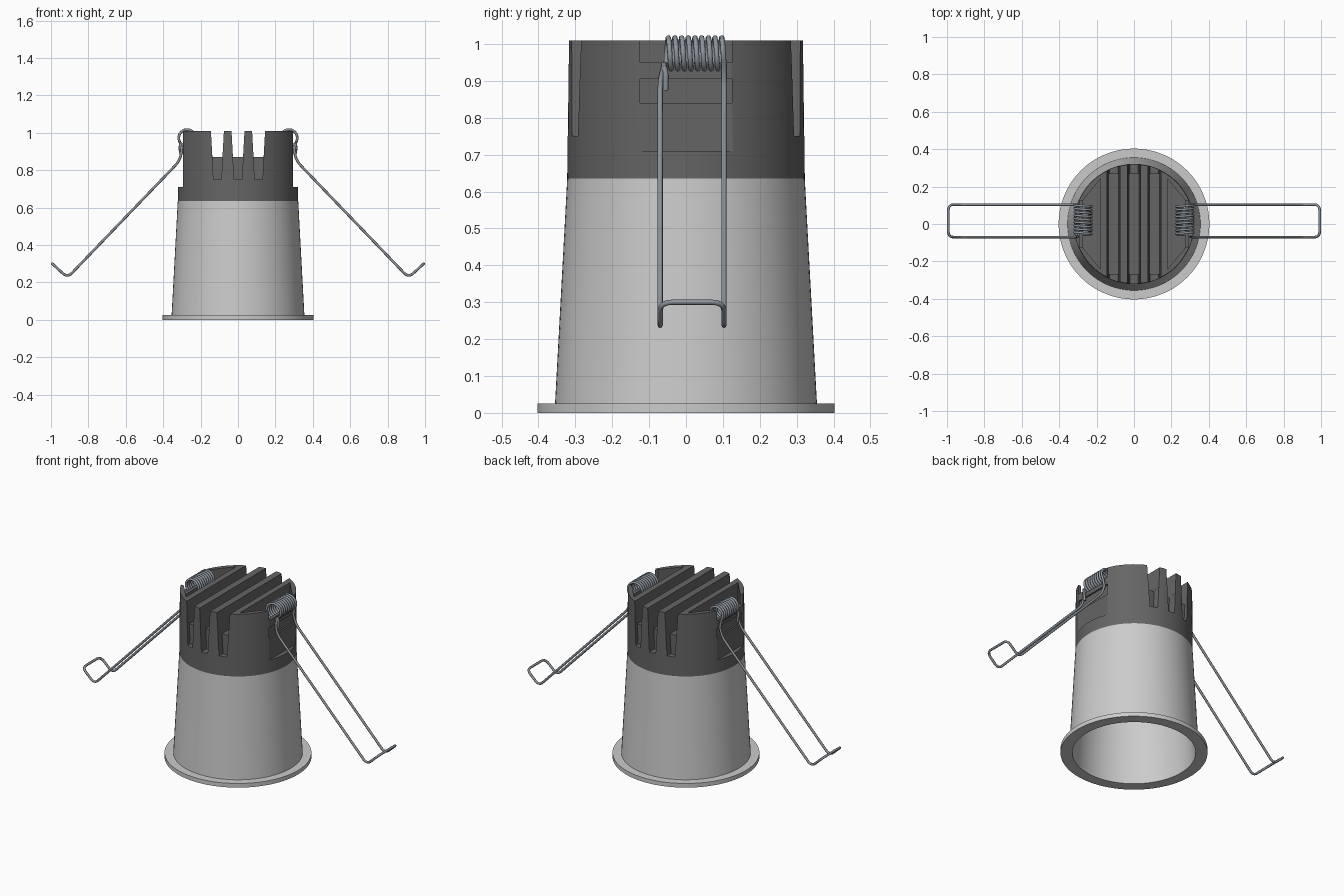
import bpy, bmesh, math
from mathutils import Vector

cube = bpy.data.objects.get("Cube")
if cube:
    bpy.data.objects.remove(cube)


def material(name, rgb):
    m = bpy.data.materials.new(name)
    m.use_nodes = True
    m.diffuse_color = (*rgb, 1)
    m.node_tree.nodes["Principled BSDF"].inputs["Base Color"].default_value = (*rgb, 1)
    return m


LIGHT = material("light grey", (0.6, 0.6, 0.6))
DARK = material("dark grey", (0.13, 0.13, 0.13))
STEEL = material("spring steel", (0.27, 0.3, 0.33))


def add(name, data, mat=None):
    ob = bpy.data.objects.new(name, data)
    bpy.context.scene.collection.objects.link(ob)
    if mat:
        data.materials.append(mat)
    return ob


def smooth(ob, angle=30):
    bpy.ops.object.select_all(action='DESELECT')
    bpy.context.view_layer.objects.active = ob
    ob.select_set(True)
    bpy.ops.object.shade_smooth_by_angle(angle=math.radians(angle))


def bake(ob):
    """Replace the object's data by its evaluated mesh."""
    deps = bpy.context.evaluated_depsgraph_get()
    mesh = bpy.data.meshes.new_from_object(ob.evaluated_get(deps))
    if ob.type == 'MESH':
        ob.modifiers.clear()
        ob.data = mesh
        return ob
    name = ob.name
    bpy.data.objects.remove(ob)
    return add(name, mesh)


def lathe(name, profile, mat, steps=96):
    bm = bmesh.new()
    vs = [bm.verts.new((r, 0, z)) for r, z in profile]
    es = [bm.edges.new(p) for p in zip(vs, vs[1:])]
    bmesh.ops.spin(bm, geom=vs + es, axis=(0, 0, 1), cent=(0, 0, 0),
                   steps=steps, angle=math.tau)
    bmesh.ops.remove_doubles(bm, verts=bm.verts, dist=1e-5)
    bmesh.ops.recalc_face_normals(bm, faces=bm.faces)
    mesh = bpy.data.meshes.new(name)
    bm.to_mesh(mesh)
    bm.free()
    return add(name, mesh, mat)


def prism(points, lo, hi, axis):
    """Extrude an outline along y (points are x, z) or z (points are x, y)."""
    place = (lambda a, b, c: (a, c, b)) if axis == 'y' else (lambda a, b, c: (a, b, c))
    bm = bmesh.new()
    low, high = ([bm.verts.new(place(a, b, c)) for a, b in points] for c in (lo, hi))
    bm.faces.new(low)
    bm.faces.new(high)
    for i in range(len(points)):
        j = (i + 1) % len(points)
        bm.faces.new((low[i], low[j], high[j], high[i]))
    bmesh.ops.recalc_face_normals(bm, faces=bm.faces)
    mesh = bpy.data.meshes.new("cutter")
    bm.to_mesh(mesh)
    bm.free()
    ob = add("cutter", mesh, DARK)
    ob.hide_render = True
    return ob


def box(x0, x1, y, z0, z1):
    return prism([(x0, z0), (x1, z0), (x1, z1), (x0, z1)], -y, y, 'y')


# Tapered housing with trim flange, hollow from below
smooth(lathe("housing", [(0, 0.61), (0.3, 0.61), (0.338, 0), (0.403, 0), (0.403, 0.025),
                         (0.355, 0.025), (0.322, 0.635), (0, 0.635)], LIGHT))

# Heat sink: a solid drum with slots, flats and pockets cut away
TOP = 1.01
sink = lathe("heat_sink", [(0, 0.635), (0.322, 0.635), (0.319, TOP), (0, TOP)], DARK)
cutters = []
for x in (-0.11, 0, 0.11):
    # cooling slots, deeper at the rim than across the middle
    cutters.append(prism([(x - 0.027, 0.87), (x + 0.027, 0.87),
                          (x + 0.037, 1.05), (x - 0.037, 1.05)], -0.5, 0.5, 'y'))
    for lo, hi in ((-0.5, -0.27), (0.27, 0.5)):
        cutters.append(prism([(x - 0.021, 0.75), (x + 0.021, 0.75),
                              (x + 0.028, 0.88), (x - 0.028, 0.88)], lo, hi, 'y'))
for s in (-1, 1):
    cutters.append(box(s * 0.295, s * 0.5, 0.3, 0.71, 1.1))       # side flat
    cutters.append(prism([(s * 0.18, -0.24), (s * 0.275, -0.125), (s * 0.275, 0.125),
                          (s * 0.18, 0.24)], 0.87, 1.1, 'z'))      # top pocket
    cutters.append(box(s * 0.25, s * 0.4, 0.125, 0.95, 1.1))      # spring notch
    cutters.append(box(s * 0.285, s * 0.4, 0.125, 0.84, 0.905))   # side recess
for c in cutters:
    mod = sink.modifiers.new("cut", 'BOOLEAN')
    mod.operation = 'DIFFERENCE'
    mod.solver = 'EXACT'
    mod.object = c
sink = bake(sink)
for c in cutters:
    bpy.data.objects.remove(c)
smooth(sink, 20)


def rounded(points, radius, n=6):
    """Round each inner corner of a path with a short quadratic arc."""
    pts = [Vector(p) for p in points]
    out = [pts[0]]
    for a, b, c in zip(pts, pts[1:], pts[2:]):
        p = b + (a - b).normalized() * min(radius, (a - b).length / 2)
        q = b + (c - b).normalized() * min(radius, (c - b).length / 2)
        out += [p.lerp(b, t / n).lerp(b.lerp(q, t / n), t / n) for t in range(n + 1)]
    return out + [pts[-1]]


# Spring clips: coil, two legs and an upturned end loop from one wire
CX, CZ, R = 0.272, 0.972, 0.045
Y0, Y1 = -0.07, 0.103
TURNS, STEPS = 9, 24
for s, side in ((1, "left"), (-1, "right")):
    path = [Vector((0.305, -0.055, 0.875)), Vector((0.312, -0.055, 0.92))]
    for i in range(TURNS * STEPS + 1):
        a = -0.6 - math.tau * i / STEPS
        y = -0.06 + (Y1 + 0.06) * i / (TURNS * STEPS)
        path.append(Vector((CX + R * math.cos(a), y, CZ + R * math.sin(a))))
    leg = [(0.299, 0.9), (0.316, 0.845), (0.912, 0.225), (0.993, 0.3)]
    path += rounded([(x, Y1, z) for x, z in leg]
                    + [(x, Y0, z) for x, z in reversed(leg)]
                    + [(0.31, -0.057, 0.95)], 0.035)
    curve = bpy.data.curves.new("spring", 'CURVE')
    curve.dimensions = '3D'
    curve.bevel_depth = 0.007
    curve.bevel_resolution = 2
    curve.use_fill_caps = True
    spline = curve.splines.new('POLY')
    spline.points.add(len(path) - 1)
    for p, v in zip(spline.points, path):
        p.co = (s * v.x, v.y, v.z, 1)
    smooth(bake(add(side + "_spring_clip", curve, STEEL)), 60)
